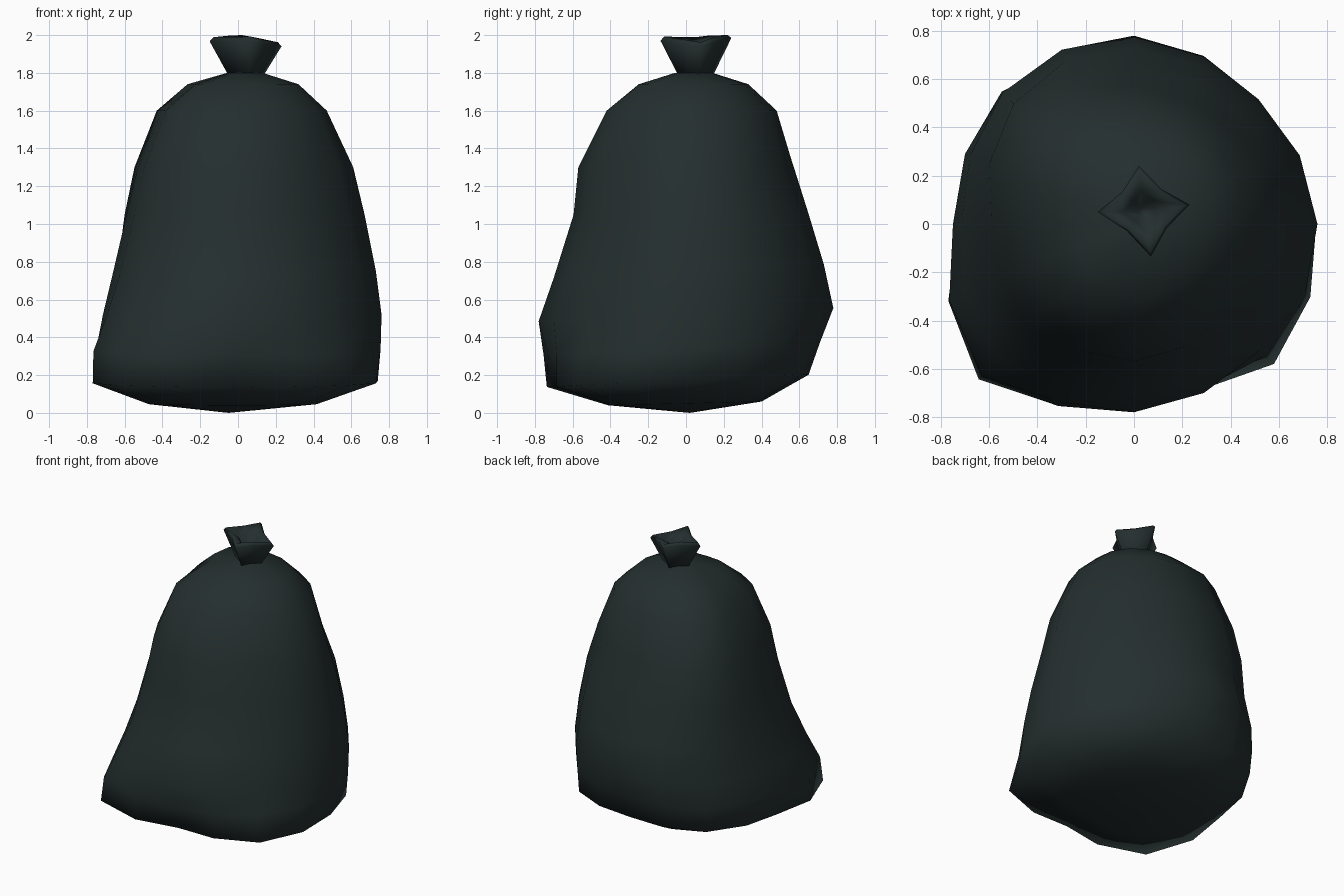
import bpy, bmesh, math
from mathutils import Vector

if "Cube" in bpy.data.objects:
    bpy.data.objects.remove(bpy.data.objects["Cube"])

mat = bpy.data.materials.new("dark green black plastic")
mat.diffuse_color = (0.018, 0.028, 0.028, 1)
mat.use_nodes = True
mat.node_tree.nodes["Principled BSDF"].inputs["Base Color"].default_value = mat.diffuse_color


def finish(name, bm):
    bmesh.ops.recalc_face_normals(bm, faces=bm.faces)
    me = bpy.data.meshes.new(name)
    bm.to_mesh(me)
    bm.free()
    me.materials.append(mat)
    for p in me.polygons:
        p.use_smooth = True
    ob = bpy.data.objects.new(name, me)
    bpy.context.collection.objects.link(ob)
    return ob


def bridge(bm, a, b):
    n = len(a)
    for i in range(n):
        bm.faces.new((a[i], a[(i + 1) % n], b[(i + 1) % n], b[i]))


def fan(bm, ring, co):
    c = bm.verts.new(co)
    for i in range(len(ring)):
        bm.faces.new((ring[i], ring[(i + 1) % len(ring)], c))


def sixteen(r):
    # smooth closed interpolation from 8 to 16 directions
    out = []
    for i in range(8):
        a, b, c, d = r[i - 1], r[i], r[(i + 1) % 8], r[(i + 2) % 8]
        out += [b, (9 * (b + c) - a - d) / 16]
    return out


# Sack: height, then reach towards E, NE, N, NW, W, SW, S, SE
levels = [
    (0.05, .42, .42, .40, .45, .48, .52, .38, .47),
    (0.17, .74, .71, .65, .76, .73, .91, .68, .82),
    (0.34, .755, .72, .71, .775, .75, .89, .73, .77),
    (0.52, .76, .73, .78, .77, .715, .80, .78, .74),
    (0.75, .73, .70, .73, .725, .66, .70, .70, .68),
    (1.05, .67, .645, .65, .705, .59, .61, .595, .59),
    (1.30, .61, .56, .57, .65, .53, .56, .57, .54),
    (1.60, .47, .48, .48, .53, .40, .44, .42, .43),
    (1.74, .32, .34, .33, .35, .23, .27, .25, .29),
    (1.80, .13, .14, .14, .08, .05, .03, .05, .08),
]
bm = bmesh.new()
rings = []
for z, *reach in levels:
    ring = []
    for i, r in enumerate(sixteen(reach)):
        a = i * math.pi / 8
        # the back of the bottom hem sits a little higher than the front
        lift = 0.035 * math.sin(a) if z < 1 else 0
        ring.append(bm.verts.new((r * math.cos(a), r * math.sin(a), z + lift * min(1, z / .17))))
    rings.append(ring)
for a, b in zip(rings, rings[1:]):
    bridge(bm, a, b)
fan(bm, rings[0], (-0.05, 0.02, 0.0))
fan(bm, rings[-1], (0.04, 0.05, 1.805))
finish("sack", bm)

# Gathered neck: a flared, hollow four-cornered tuft
centre = Vector((0.045, 0.05, 0))
tips = [(0.23, 0.08, 1.94), (0.02, 0.24, 1.985), (-0.15, 0.05, 1.967), (0.07, -0.135, 1.97)]
outline = []
for i in range(4):
    a, b = Vector(tips[i]), Vector(tips[(i + 1) % 4])
    mid = (a + b) / 2
    mid += (Vector((centre.x, centre.y, mid.z)) - mid) * 0.14
    outline += [a, mid]


def tuft_ring(bm, scale, z=None, dz=0):
    return [bm.verts.new((centre.x + (p.x - centre.x) * scale,
                          centre.y + (p.y - centre.y) * scale,
                          z if z is not None else p.z + dz)) for p in outline]


bm = bmesh.new()
tuft = [tuft_ring(bm, .50, z=1.79), tuft_ring(bm, 1.0), tuft_ring(bm, .90, dz=.022),
        tuft_ring(bm, .50, dz=-.01), tuft_ring(bm, .20, z=1.85)]
for v in tuft[2]:
    v.co.z = min(v.co.z, 2.0)
tuft[2][2].co.z = 2.0
for a, b in zip(tuft, tuft[1:]):
    bridge(bm, a, b)
bm.faces.new(tuft[-1])
bm.faces.new(tuft[0])
finish("tied_neck", bm)
